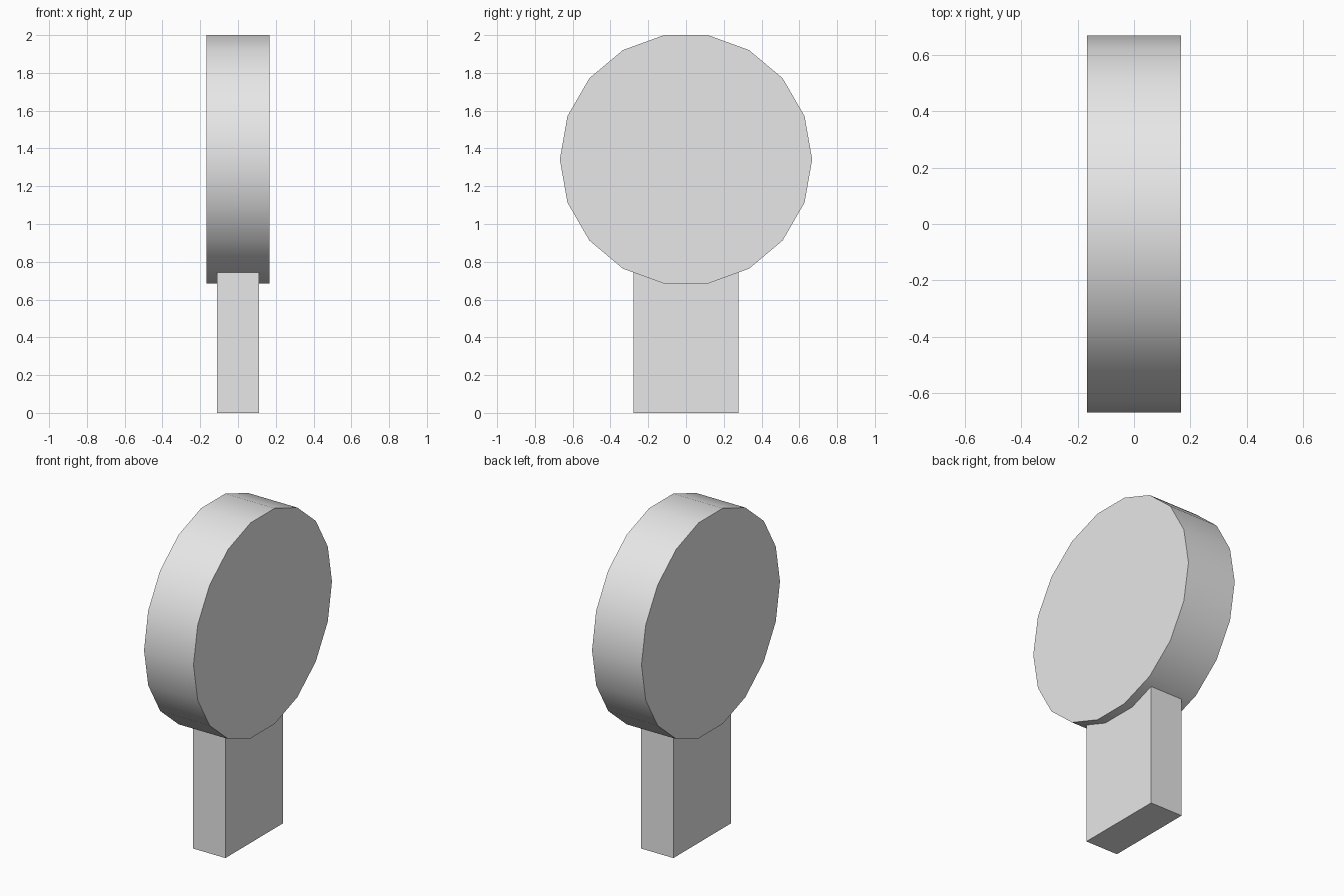
import bpy
import math

cube = bpy.data.objects.get("Cube")
if cube:
    bpy.data.objects.remove(cube, do_unlink=True)

grey = bpy.data.materials.new("light_grey")
grey.use_nodes = True
colour = (0.8, 0.8, 0.8, 1)
grey.diffuse_color = colour
grey.node_tree.nodes["Principled BSDF"].inputs["Base Color"].default_value = colour


def finish(name):
    """Name the active object, bake its transform and colour it."""
    obj = bpy.context.object
    obj.name = name
    bpy.ops.object.transform_apply(location=False, rotation=True, scale=True)
    obj.data.materials.append(grey)
    return obj


# Disc head: 18-sided, axis along x, flat side at the top
RADIUS = 0.668
APOTHEM = RADIUS * math.cos(math.pi / 18)
bpy.ops.mesh.primitive_cylinder_add(
    vertices=18, radius=RADIUS, depth=0.334,
    location=(0, 0, 2 - APOTHEM), rotation=(0, math.pi / 2, 0))
# The turned cylinder already has corners at its front and back
finish("disc_head")
bpy.ops.object.shade_smooth_by_angle(angle=math.radians(30))

# Rectangular post, its top sunk into the disc
POST_HEIGHT = 0.8
bpy.ops.mesh.primitive_cube_add(size=1, location=(0, 0, POST_HEIGHT / 2))
bpy.context.object.scale = (0.22, 0.557, POST_HEIGHT)
finish("post")
